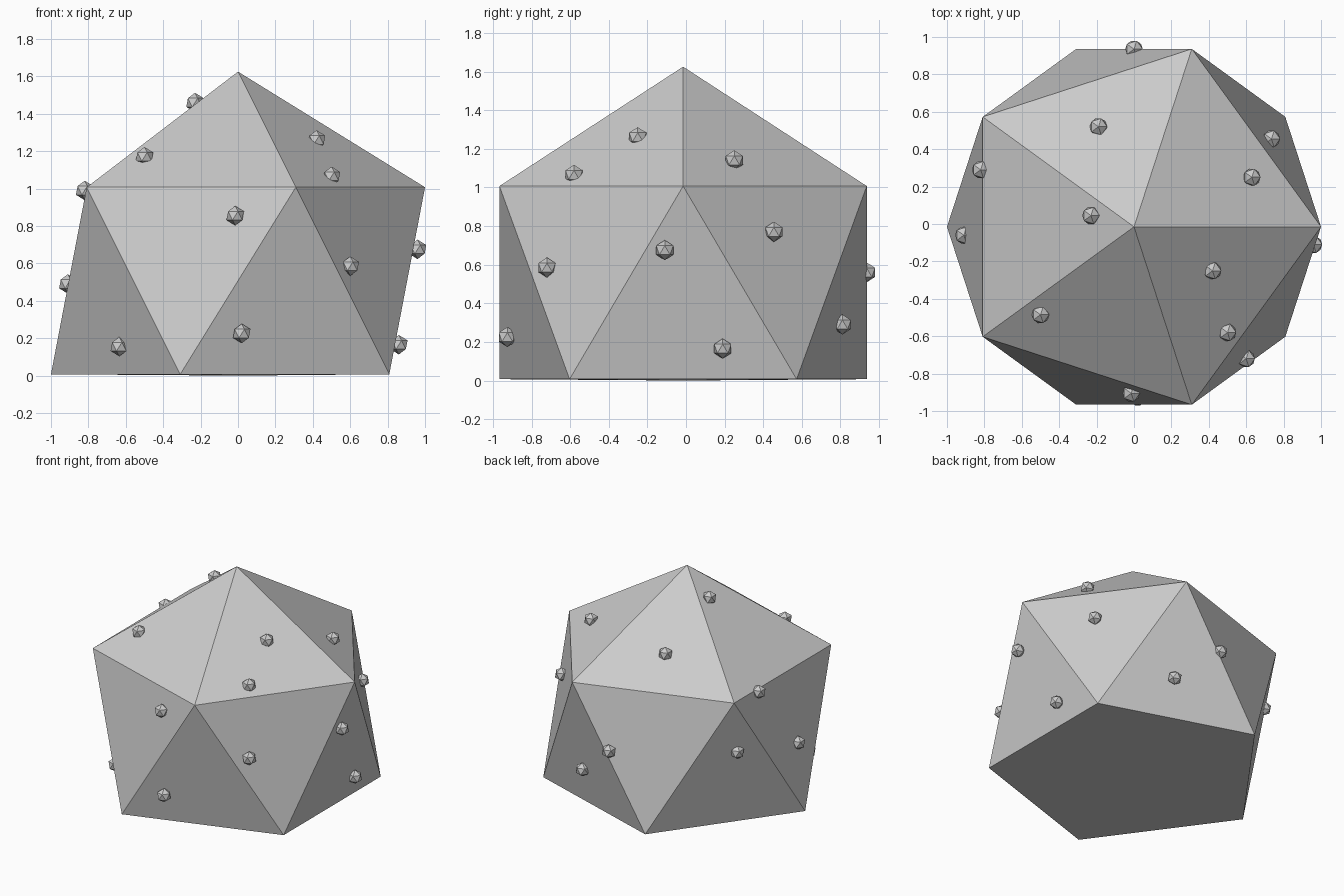
import bpy, bmesh
from mathutils import Vector

if "Cube" in bpy.data.objects:
    bpy.data.objects.remove(bpy.data.objects["Cube"])

BODY_R = 1.118


def ico_object(name, radius, location, flatten_to=None):
    """Flat-shaded 20-sided ball; optionally push its lowest point up to a base."""
    bm = bmesh.new()
    bmesh.ops.create_icosphere(bm, subdivisions=1, radius=radius)
    if flatten_to is not None:
        min(bm.verts, key=lambda v: v.co.z).co.z = flatten_to - location[2]
    mesh = bpy.data.meshes.new(name)
    bm.to_mesh(mesh)
    bm.free()
    obj = bpy.data.objects.new(name, mesh)
    obj.location = Vector(location)
    bpy.context.collection.objects.link(obj)
    return obj


# Faceted body with a nearly flat base
ico_object("faceted_body", BODY_R, (0, -0.015, 0.507), flatten_to=0.0)

# Small studs scattered over the surface
studs = [
    # upper cap
    (-0.19, 0.52, 1.20), (-0.23, 0.045, 1.46), (-0.50, -0.485, 1.17),
    (0.42, -0.25, 1.26), (0.50, -0.58, 1.065), (0.63, 0.25, 1.14),
    # sides
    (-0.82, 0.29, 0.99), (-0.91, -0.06, 0.49), (0.0, 0.935, 0.56),
    (0.735, 0.455, 0.77), (-0.015, -0.905, 0.855), (0.60, -0.72, 0.585),
    (0.96, -0.11, 0.675), (0.31, 0.81, 0.29), (-0.774, 0.485, 0.59),
    (0.02, -0.925, 0.225), (-0.635, -0.58, 0.155), (0.86, 0.19, 0.165),
]
for i, p in enumerate(studs):
    ico_object(f"stud_{i + 1}", 0.052, p)
